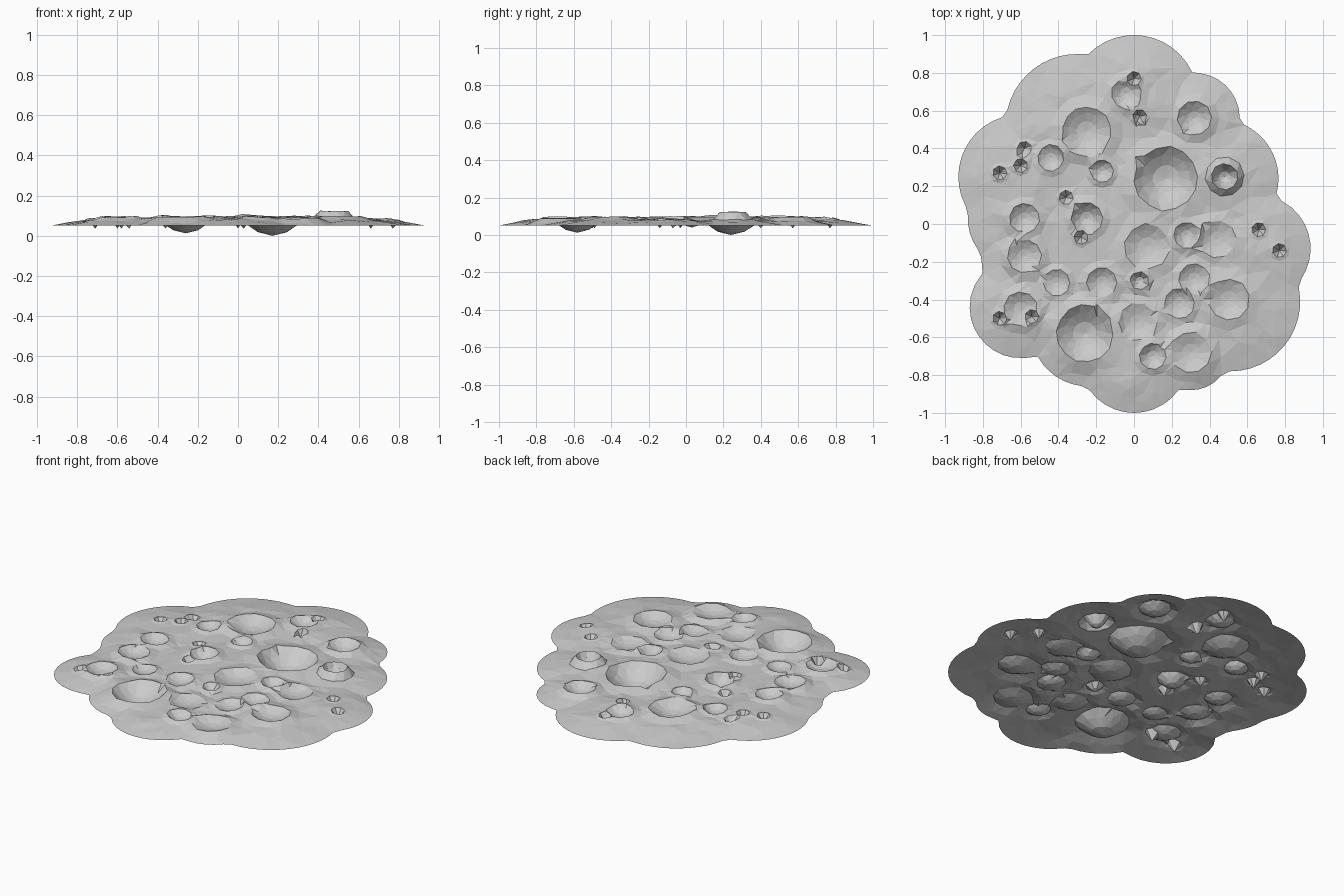
import bpy
import math
import random
from mathutils import Vector, geometry, noise

random.seed(4)
EDGE = 0.05        # height of the outer border
DOME = 0.037       # height of the mounds above the border
MIN_GAP = 0.017    # smallest spacing of surface points

# Overlapping round mounds: x, y, radius. Their union is the ground outline.
mounds = [
    (0, 0, .75), (0, .66, .34), (-.3, .52, .38), (-.6, .25, .33),
    (-.6, .03, .28), (-.6, -.17, .21), (-.6, -.44, .27), (-.24, -.55, .31),
    (0, -.71, .29), (.3, -.67, .21), (.51, -.41, .37), (.65, -.13, .285),
    (.45, .24, .315), (.32, .56, .24),
]

# Deep craters: x, y, radius, floor height, lip height
deep_craters = [
    (.17, .24, .17, 0, .018), (-.26, -.58, .15, .012, .018),
    (-.25, .49, .13, .05, .018), (.48, .25, .07, .05, .038),
    (.32, .56, .09, .055, .016), (-.25, .03, .085, .04, .014),
]

# Shallow craters: x, y, radius
shallow_craters = [
    (-.17, .28, .06), (-.44, .35, .07), (-.58, .03, .08), (-.58, -.17, .09),
    (-.41, -.31, .07), (-.17, -.31, .08), (.02, -.52, .1), (.07, -.12, .12),
    (.28, -.06, .07), (.44, -.08, .1), (.32, -.29, .08), (.24, -.42, .08),
    (.5, -.4, .11), (.3, -.68, .11), (.1, -.7, .07), (-.6, -.45, .09),
    (-.04, .69, .08), (.03, -.3, .05),
]

# Small sharp pits: x, y
pits = [
    (-.28, -.07), (-.36, .14), (-.58, .4), (-.71, .27), (-.6, .31),
    (-.71, -.5), (-.54, -.49), (.66, -.03), (.77, -.14), (0, .77), (.03, .57),
]

craters = list(deep_craters)
craters += [(x, y, r, .06, .012) for x, y, r in shallow_craters]
craters += [(x, y, .038, .036, .006) for x, y in pits]


def reach(angle):
    """Distance from the middle to the outline in one direction."""
    best = 0
    for x, y, r in mounds:
        along = x * math.cos(angle) + y * math.sin(angle)
        across = x * math.sin(angle) - y * math.cos(angle)
        if abs(across) < r:
            best = max(best, along + math.sqrt(r * r - across * across))
    return best


def height(p):
    """Mounds with a little roughness, then each crater pressed in."""
    rise = max(1 - ((p.x - x) ** 2 + (p.y - y) ** 2) / (r * r) for x, y, r in mounds)
    rise = max(rise, 0)
    rough = noise.noise(Vector((p.x, p.y, 0)) * 9) * min(1, rise * 3)
    z = EDGE + DOME * rise + rough * 0.008
    for x, y, r, floor, lip in craters:
        t = math.hypot(p.x - x, p.y - y) / r
        if t < 1:
            z = floor + (z + lip - floor) * t * t
        elif t < 1.5:
            z += lip * (1.5 - t) * 2
    return z


# Outline loop
count = 120
points = []
for i in range(count):
    a = math.tau * i / count
    points.append(Vector((math.cos(a), math.sin(a))) * reach(a))


def add_point(x, y):
    """Keep a surface point if it is inside and not crowded."""
    p = Vector((x, y))
    inside = p.length < reach(math.atan2(y, x)) - MIN_GAP
    if inside and all((p - q).length > MIN_GAP for q in points):
        points.append(p)


# Rings of points around each crater, smallest craters first
for x, y, r, floor, lip in reversed(craters):
    add_point(x, y)
    sides = 14 if r > .12 else 10 if r > .05 else 7
    for ring in (1, .75, .42, 1.5):
        turn = random.random()
        for i in range(sides):
            a = math.tau * (i + turn) / sides
            d = r * ring * random.uniform(.97, 1.03)
            add_point(x + d * math.cos(a), y + d * math.sin(a))

# Loose points over the ground between the craters
MIN_GAP = 0.045
for i in range(1800):
    add_point(random.uniform(-1, 1), random.uniform(-1, 1))

# Triangulate the sheet and lift it to its height
flat, _, faces, *_ = geometry.delaunay_2d_cdt(
    points, [], [list(range(count))], 1, 0.00001)
verts = [(p.x, p.y, height(p)) for p in flat]
mesh = bpy.data.meshes.new("cratered_ground")
mesh.from_pydata(verts, [], faces)
mesh.update()

# Plain grey rock
rock = bpy.data.materials.new("rock_grey")
rock.use_nodes = True
grey = (.6, .6, .6, 1)
rock.diffuse_color = grey
rock.node_tree.nodes["Principled BSDF"].inputs["Base Color"].default_value = grey
mesh.materials.append(rock)

default_cube = bpy.data.objects.get("Cube")
if default_cube:
    bpy.data.objects.remove(default_cube)

ground = bpy.data.objects.new("cratered_ground", mesh)
bpy.context.collection.objects.link(ground)
